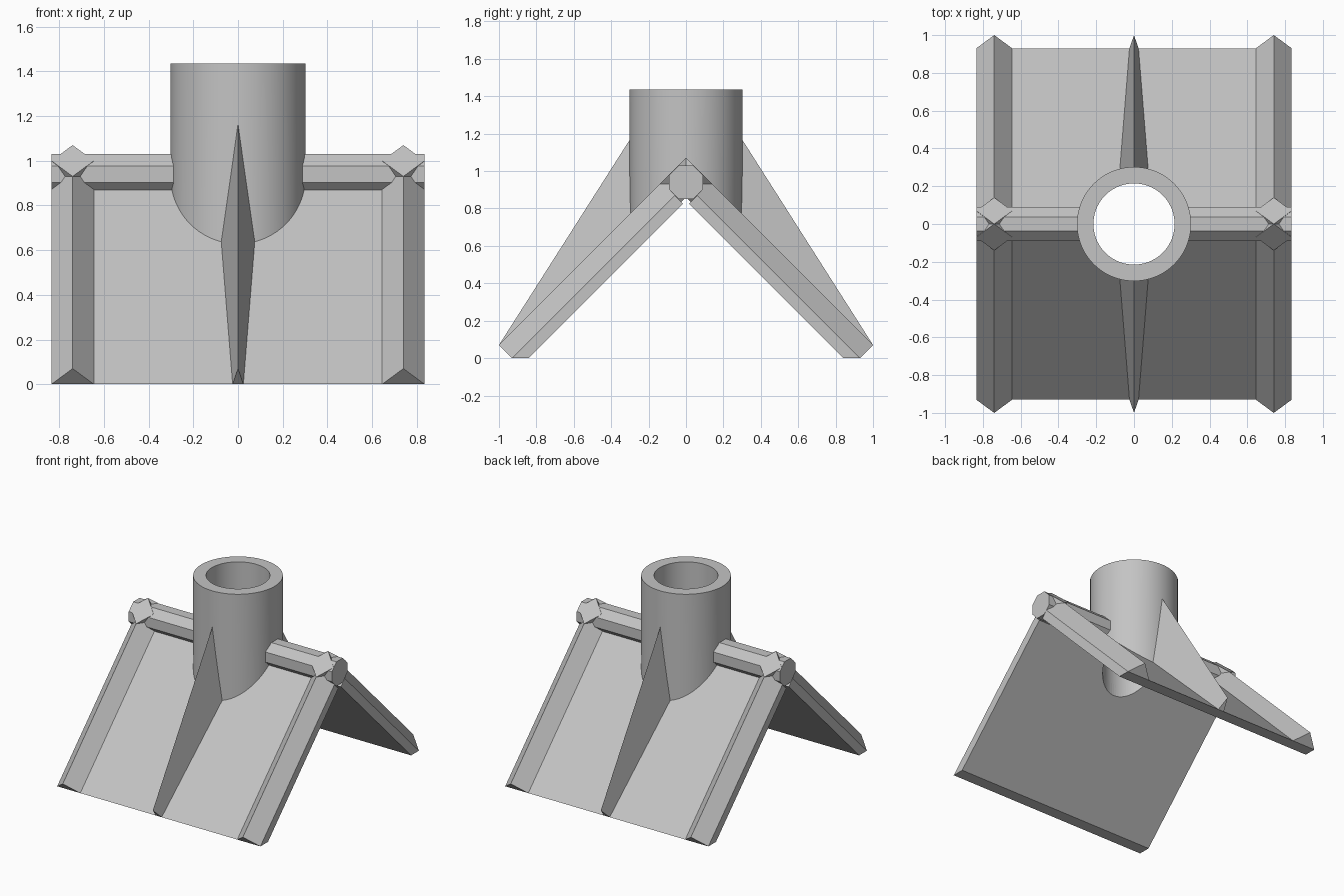
import bpy, bmesh, math
from mathutils import Vector

cube = bpy.data.objects.get("Cube")
if cube:
    bpy.data.objects.remove(cube, do_unlink=True)

grey = bpy.data.materials.new("light grey")
grey.use_nodes = True
COLOUR = (0.55, 0.55, 0.55, 1)
grey.diffuse_color = COLOUR
grey.node_tree.nodes["Principled BSDF"].inputs["Base Color"].default_value = COLOUR

HALF = 0.835       # half length of the saddle along x
TOP, UNDER = 0.93, 0.84   # slab planes, as the height where they meet y = 0
CREST = 1.07       # edge rib crest plane


def loft(name, start, end):
    """Solid between two matching rings of points."""
    bm = bmesh.new()
    a = [bm.verts.new(p) for p in start]
    b = [bm.verts.new(p) for p in end]
    n = len(a)
    bm.faces.new(a)
    bm.faces.new(b[::-1])
    for i in range(n):
        j = (i + 1) % n
        bm.faces.new((a[i], b[i], b[j], a[j]))
    bmesh.ops.recalc_face_normals(bm, faces=bm.faces)
    mesh = bpy.data.meshes.new(name)
    bm.to_mesh(mesh)
    bm.free()
    mesh.materials.append(grey)
    obj = bpy.data.objects.new(name, mesh)
    bpy.context.collection.objects.link(obj)
    return obj


def along_x(name, section, half):
    """Extrude a (y, z) section along x."""
    return loft(name, [(-half, y, z) for y, z in section],
                [(half, y, z) for y, z in section])


def column(name, radius, low, high, sides=72):
    ring = [(radius * math.cos(math.tau * i / sides),
             radius * math.sin(math.tau * i / sides)) for i in range(sides)]
    return loft(name, [(x, y, low) for x, y in ring], [(x, y, high) for x, y in ring])


def boolean(obj, cutter, operation):
    mod = obj.modifiers.new("cut", "BOOLEAN")
    mod.operation, mod.solver, mod.object = operation, "EXACT", cutter
    bpy.context.view_layer.objects.active = obj
    bpy.ops.object.modifier_apply(modifier=mod.name)


def slope(side, x, u, v):
    """Point on a 45 degree slope: u is height off it, v is distance up it."""
    return Vector((x, -side * (v - u) / 2, (u + v) / 2))


bore = column("bore_cutter", 0.215, -0.5, 2.0)
bore.hide_render = True

for side, word in ((1, "back"), (-1, "front")):
    # Sloping slab with a level foot
    foot = [(side * UNDER, 0), (side * TOP, 0)]
    head = [tuple(slope(side, 0, u, 0.81))[1:] for u in (TOP, UNDER)]
    slab = along_x(word + "_slab", foot + head, HALF)
    boolean(slab, bore, "DIFFERENCE")

    # Edge ribs, becoming full diamonds where they cross at the ridge
    for c, hand in ((0.74, "left"), (-0.74, "right")):
        ridge = [(c - 0.095, TOP), (c, CREST), (c + 0.095, TOP)]
        diamond = ridge + [(c, 2 * TOP - CREST)]
        for part, ring, low, high in (("rib", ridge, -TOP, 0.86),
                                      ("rib_crossing", diamond, 0.86, CREST)):
            loft(f"{word}_{hand}_{part}",
                 [slope(side, x, u, low) for x, u in ring],
                 [slope(side, x, u, high) for x, u in ring])

    # Tapered brace running from the pipe to the foot
    loft(word + "_brace",
         [(-0.076, side * 0.28, 0.65), (0, side * 0.28, 1.2), (0.076, side * 0.28, 0.65)],
         [(-0.024, side * TOP, 0), (0, side, 0.07), (0.024, side * TOP, 0)])

# Octagonal ridge bar
r = 0.09 / math.cos(math.pi / 8)
octagon = [(r * math.cos(math.pi * (i + 0.5) / 4),
            0.94 + r * math.sin(math.pi * (i + 0.5) / 4)) for i in range(8)]
bar = along_x("ridge_bar", octagon, HALF)
boolean(bar, bore, "DIFFERENCE")

# Pipe, trimmed to the slopes and bored through
pipe = column("pipe", 0.302, 0.3, 1.435)
gable = along_x("gable_cutter", [(-0.5, 0.37), (0, 0.87), (0.5, 0.37), (0.5, 2), (-0.5, 2)], 0.5)
gable.hide_render = True
boolean(pipe, gable, "INTERSECT")
boolean(pipe, bore, "DIFFERENCE")
bpy.ops.object.select_all(action="DESELECT")
pipe.select_set(True)
bpy.context.view_layer.objects.active = pipe
bpy.ops.object.shade_smooth_by_angle(angle=math.radians(30))

for helper in (bore, gable):
    bpy.data.objects.remove(helper, do_unlink=True)
